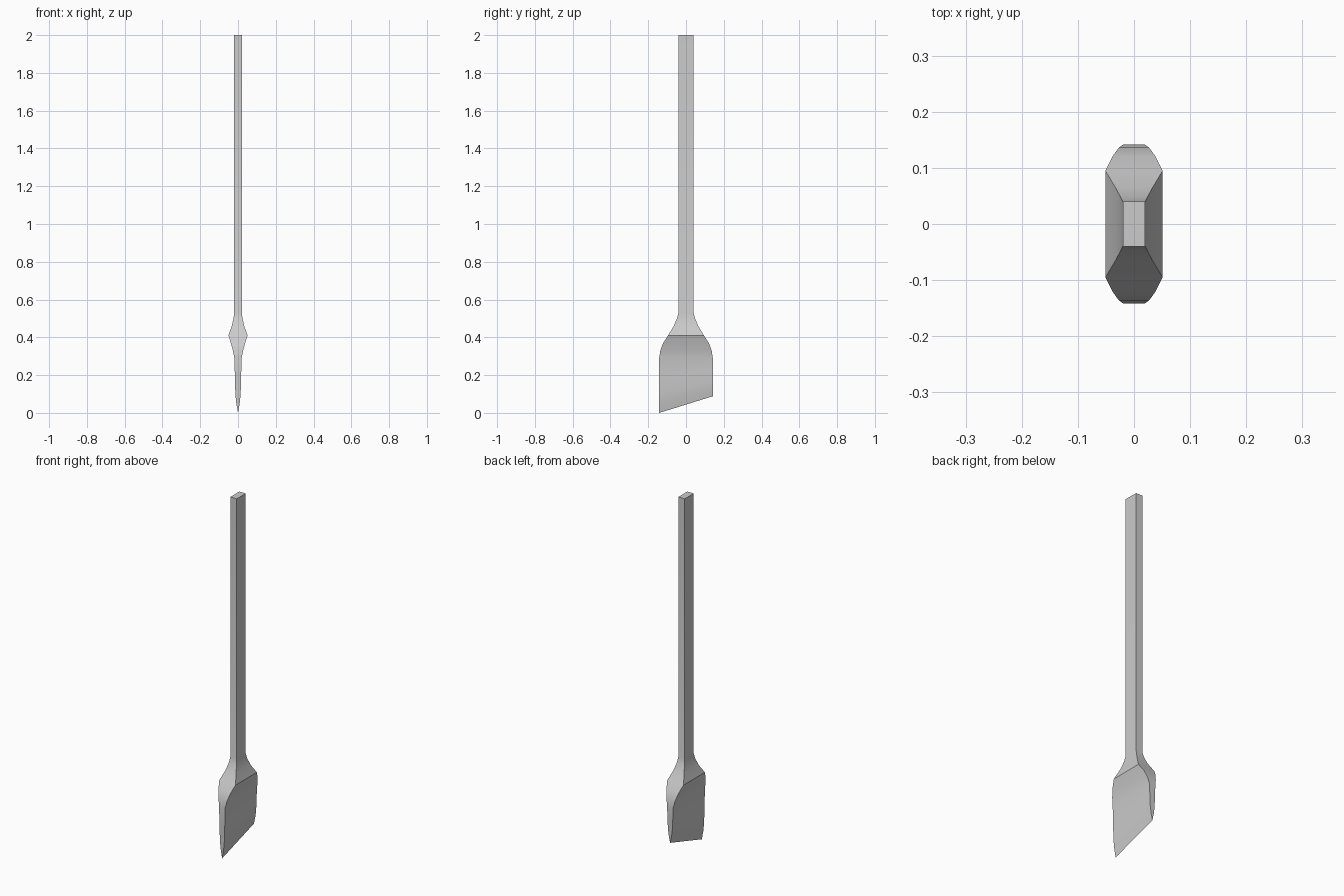
import bpy, bmesh

if "Cube" in bpy.data.objects:
    bpy.data.objects.remove(bpy.data.objects["Cube"])

# Rectangular cross-sections: height, half thickness (x), half width (y), tilt of the section
SECTIONS = [
    (0.00, 0.000, 0.142, 1.0),
    (0.05, 0.009, 0.142, 0.9),
    (0.10, 0.014, 0.142, 0.75),
    (0.19, 0.0165, 0.142, 0.4),
    (0.29, 0.019, 0.142, 0.0),
    (0.33, 0.027, 0.136, 0.0),
    (0.37, 0.038, 0.121, 0.0),
    (0.41, 0.051, 0.095, 0.0),
    (0.46, 0.033, 0.065, 0.0),
    (0.50, 0.024, 0.048, 0.0),
    (0.53, 0.020, 0.040, 0.0),
    (2.00, 0.020, 0.040, 0.0),
]
EDGE_RISE = 0.088  # how much higher the cutting edge is at the back


def ring(bm, z, hx, hy, tilt):
    corners = ((-hx, -hy), (hx, -hy), (hx, hy), (-hx, hy))
    return [bm.verts.new((x, y, z + tilt * EDGE_RISE * (y + hy) / (2 * hy)))
            for x, y in corners]


# Chisel: one loft from cutting edge through flared blade to shaft
bm = bmesh.new()
rings = [ring(bm, *s) for s in SECTIONS]
for low, high in zip(rings, rings[1:]):
    for i in range(4):
        j = (i + 1) % 4
        bm.faces.new((low[i], low[j], high[j], high[i]))
bm.faces.new(rings[-1])

# Close the blade into a sharp edge
bmesh.ops.remove_doubles(bm, verts=bm.verts, dist=0.0005)
bmesh.ops.recalc_face_normals(bm, faces=bm.faces)

mesh = bpy.data.meshes.new("chisel_bar")
bm.to_mesh(mesh)
bm.free()
bar = bpy.data.objects.new("chisel_bar", mesh)
bpy.context.collection.objects.link(bar)

# Smooth curved panels, crisp corners
bpy.context.view_layer.objects.active = bar
bar.select_set(True)
bpy.ops.object.shade_smooth_by_angle(angle=0.52)
